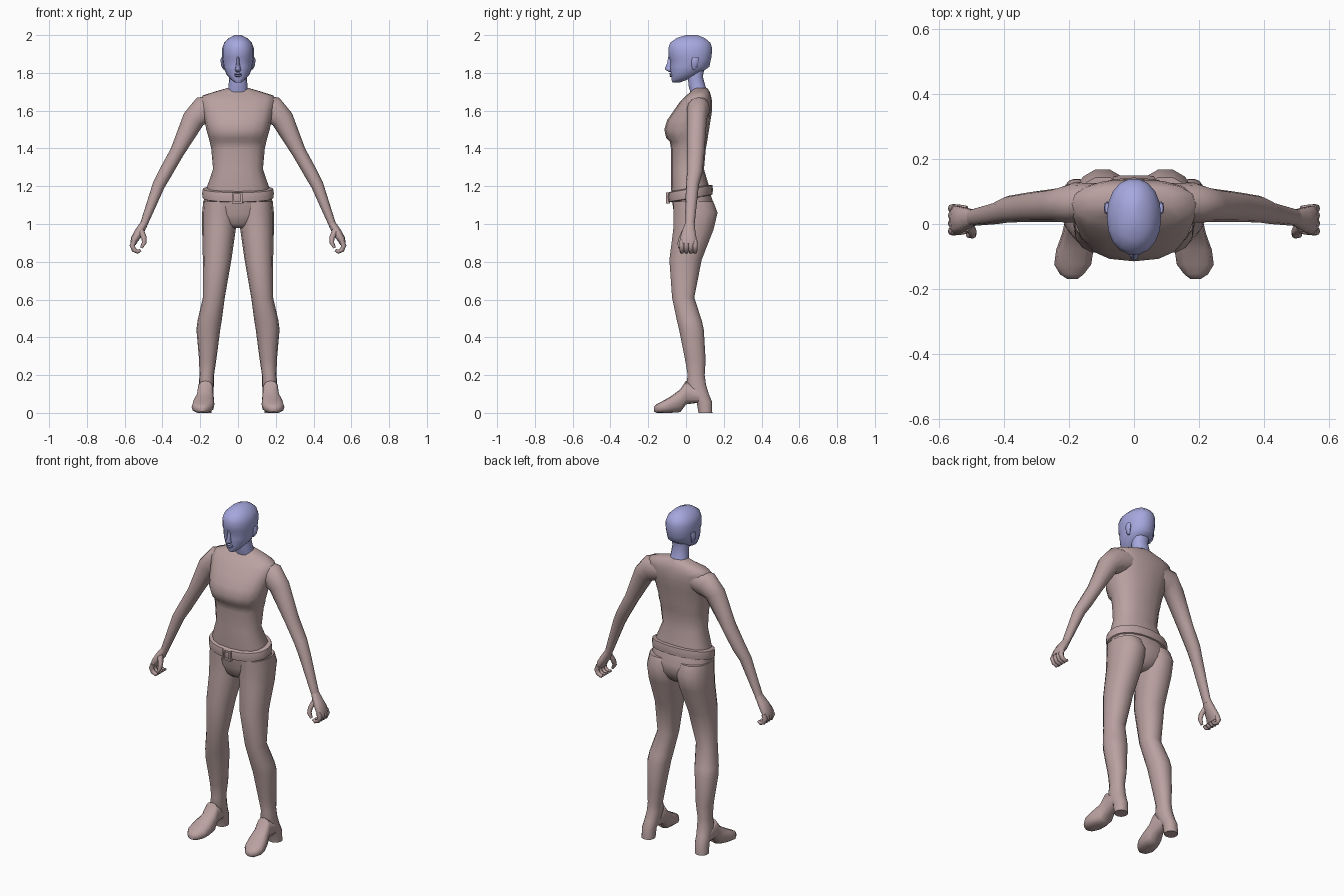
import bpy, bmesh, math
from mathutils import Vector


def material(name, rgb):
    m = bpy.data.materials.new(name)
    m.diffuse_color = (*rgb, 1)
    return m


CLAY = material("dusty_rose", (0.49, 0.36, 0.355))
BLUE = material("periwinkle", (0.38, 0.39, 0.73))


def oval(c, u, v, a, b, p=2.0, n=14):
    """Superellipse ring around c, half sizes a and b along u and v."""
    pts = []
    for i in range(n):
        t = 2 * math.pi * i / n
        co, si = math.cos(t), math.sin(t)
        pu = math.copysign(abs(co) ** (2 / p), co) * a
        pv = math.copysign(abs(si) ** (2 / p), si) * b
        pts.append(Vector(c) + Vector(u) * pu + Vector(v) * pv)
    return pts


def loft(name, rings, mat, mirror=False, angle=55):
    """Skin a closed surface through the rings."""
    bm = bmesh.new()
    loops = [[bm.verts.new(p) for p in r] for r in rings]
    n = len(loops[0])
    for lo, hi in zip(loops, loops[1:]):
        for i in range(n):
            j = (i + 1) % n
            bm.faces.new((lo[i], lo[j], hi[j], hi[i]))
    bm.faces.new(loops[0][::-1])
    bm.faces.new(loops[-1])
    bmesh.ops.recalc_face_normals(bm, faces=bm.faces)
    me = bpy.data.meshes.new(name)
    bm.to_mesh(me)
    bm.free()
    for f in me.polygons:
        f.use_smooth = True
    me.set_sharp_from_angle(angle=math.radians(angle))
    me.materials.append(mat)
    ob = bpy.data.objects.new(name, me)
    bpy.context.collection.objects.link(ob)
    if mirror:
        ob.modifiers.new("mirror", 'MIRROR').use_mirror_merge = False
    return ob


def level(z, x0, x1, y0, y1, p=2.2, n=14, tilt=0):
    """Horizontal ring given by its extents, optionally sloping along y."""
    r = oval(((x0 + x1) / 2, (y0 + y1) / 2, z), (1, 0, 0), (0, 1, 0),
             (x1 - x0) / 2, (y1 - y0) / 2, p, n)
    for q in r:
        q.z += tilt * q.y
    return r


def stack(name, rows, mat, p=2.2, n=14, tilt=0):
    """Centred stack of rows (z, half width, front y, back y)."""
    return loft(name, [level(z, -w, w, a, b, p, n, tilt) for z, w, a, b in rows], mat)


def limb(name, rows, mat, n=10):
    """Mirrored tube, rows (x, y, z, half thickness, half depth along y)."""
    pts = [Vector(r[:3]) for r in rows]
    rings = []
    for i, r in enumerate(rows):
        d = pts[min(i + 1, len(pts) - 1)] - pts[max(i - 1, 0)]
        d = Vector((d.x, 0, d.z)).normalized()
        rings.append(oval(pts[i], (-d.z, 0, d.x), (0, 1, 0), r[3], r[4], 2.1, n))
    return loft(name, rings, mat, mirror=True)


# Torso with chest, waist and sloping shoulders
stack("torso", [
    (1.14, .165, -.075, .125), (1.20, .163, -.08, .122), (1.29, .132, -.08, .095),
    (1.40, .142, -.08, .105), (1.435, .15, -.085, .112), (1.455, .155, -.105, .115),
    (1.50, .168, -.115, .122), (1.55, .176, -.10, .13), (1.60, .188, -.065, .138),
    (1.65, .198, -.03, .138), (1.68, .188, .0, .132), (1.70, .125, .025, .125),
    (1.72, .055, .04, .112)], CLAY, p=2.4, n=16)

# Pelvis
stack("pelvis", [
    (.98, .04, -.03, .10), (1.00, .09, -.055, .125), (1.05, .17, -.066, .152),
    (1.10, .186, -.073, .152), (1.17, .172, -.085, .128)], CLAY)

# Legs running down into the boot heels
leg_rows = [
    (1.12, .01, .184, -.07, .146), (1.06, .004, .19, -.07, .17),
    (.97, .012, .19, -.07, .148), (.81, .035, .186, -.09, .085),
    (.61, .07, .186, -.075, .045), (.49, .086, .214, -.05, .085),
    (.44, .094, .22, -.038, .096), (.28, .115, .206, -.006, .105),
    (.20, .127, .204, .008, .10), (.15, .127, .208, .0, .107),
    (.10, .132, .212, .02, .122), (.06, .137, .214, .055, .138),
    (.0, .14, .215, .065, .14)]
loft("leg", [level(*r) for r in leg_rows], CLAY, mirror=True)

# Boot fronts, lofted from the ankle to the toe
foot_rows = [
    (.075, .137, .213, .055, .12), (.0, .13, .215, .045, .17),
    (-.03, .127, .222, .004, .125), (-.08, .125, .24, .0, .088),
    (-.125, .132, .246, .0, .062), (-.155, .155, .228, .0, .046),
    (-.17, .175, .205, .008, .032)]
loft("boot", [oval(((a + b) / 2, y, (c + d) / 2), (1, 0, 0), (0, 0, 1),
                   (b - a) / 2, (d - c) / 2, 2.6, 12)
              for y, a, b, c, d in foot_rows], CLAY, mirror=True)

# Belt sloping down to the front, with a buckle frame
stack("belt", [
    (1.128, .174, -.078, .125), (1.133, .187, -.093, .14),
    (1.160, .19, -.097, .143), (1.182, .186, -.093, .139),
    (1.187, .165, -.075, .12)], CLAY, n=20, tilt=.17)


def block(name, x0, x1, y0, y1, z0, z1):
    loft(name, [[Vector(q) for q in ((x0, y0, z), (x1, y0, z), (x1, y1, z), (x0, y1, z))]
                for z in (z0, z1)], CLAY, angle=30)


for x in (-.031, .013):
    block("buckle_side", x, x + .01, -.107, -.085, 1.108, 1.168)
for z in (1.108, 1.158):
    block("buckle_bar", -.031, .023, -.107, -.085, z, z + .01)

# Arms
limb("arm", [
    (.10, .07, 1.62, .06, .055), (.185, .066, 1.603, .074, .062),
    (.235, .058, 1.555, .06, .052), (.322, .052, 1.382, .038, .046),
    (.385, .046, 1.27, .036, .041), (.42, .034, 1.205, .033, .034),
    (.497, .02, 1.003, .02, .026), (.505, .02, .985, .02, .027)], CLAY, n=12)

# Hands: palm, curled fingers and thumb
limb("palm", [
    (.496, .02, 1.005, .019, .025), (.524, .014, .955, .025, .038),
    (.547, .012, .92, .021, .046), (.556, .012, .893, .015, .044)], CLAY)
for y in (-.022, .002, .026, .048):
    limb("finger", [
        (.55, y, .91, .014, .013), (.56, y, .885, .014, .0135),
        (.55, y, .862, .0125, .0125), (.53, y, .853, .011, .011),
        (.515, y, .862, .007, .008)], CLAY, n=8)
limb("thumb", [
    (.515, -.004, .965, .018, .018), (.498, -.022, .93, .0135, .015),
    (.497, -.032, .90, .012, .013), (.512, -.034, .873, .007, .008)], CLAY, n=8)

# Neck and head
stack("neck", [
    (1.69, .056, .024, .115), (1.73, .05, .013, .104), (1.78, .047, .008, .09),
    (1.83, .05, .008, .10)], BLUE)
stack("head", [
    (1.75, .018, -.072, -.03), (1.765, .038, -.078, .01), (1.79, .06, -.079, .07),
    (1.815, .071, -.083, .10), (1.832, .077, -.085, .125), (1.865, .081, -.083, .132),
    (1.885, .084, -.093, .137), (1.93, .084, -.095, .14), (1.96, .073, -.085, .13),
    (1.985, .048, -.05, .10), (2.0, .016, .0, .06)], BLUE, p=2.15, n=18)

# Face details: nose, lips and ears
stack("nose", [
    (1.806, .01, -.092, -.07), (1.815, .017, -.107, -.07), (1.823, .014, -.113, -.07),
    (1.85, .009, -.1, -.07), (1.885, .007, -.094, -.07)], BLUE, n=8)
stack("lips", [
    (1.778, .01, -.083, -.06), (1.784, .02, -.088, -.055), (1.789, .022, -.083, -.055),
    (1.795, .02, -.09, -.055), (1.801, .008, -.084, -.06)], BLUE, n=8)
loft("ear", [level(*r, n=8) for r in (
    (1.818, .068, .078, .035, .05), (1.835, .07, .088, .03, .06),
    (1.865, .072, .093, .028, .07), (1.882, .076, .09, .035, .065))], BLUE, mirror=True)
